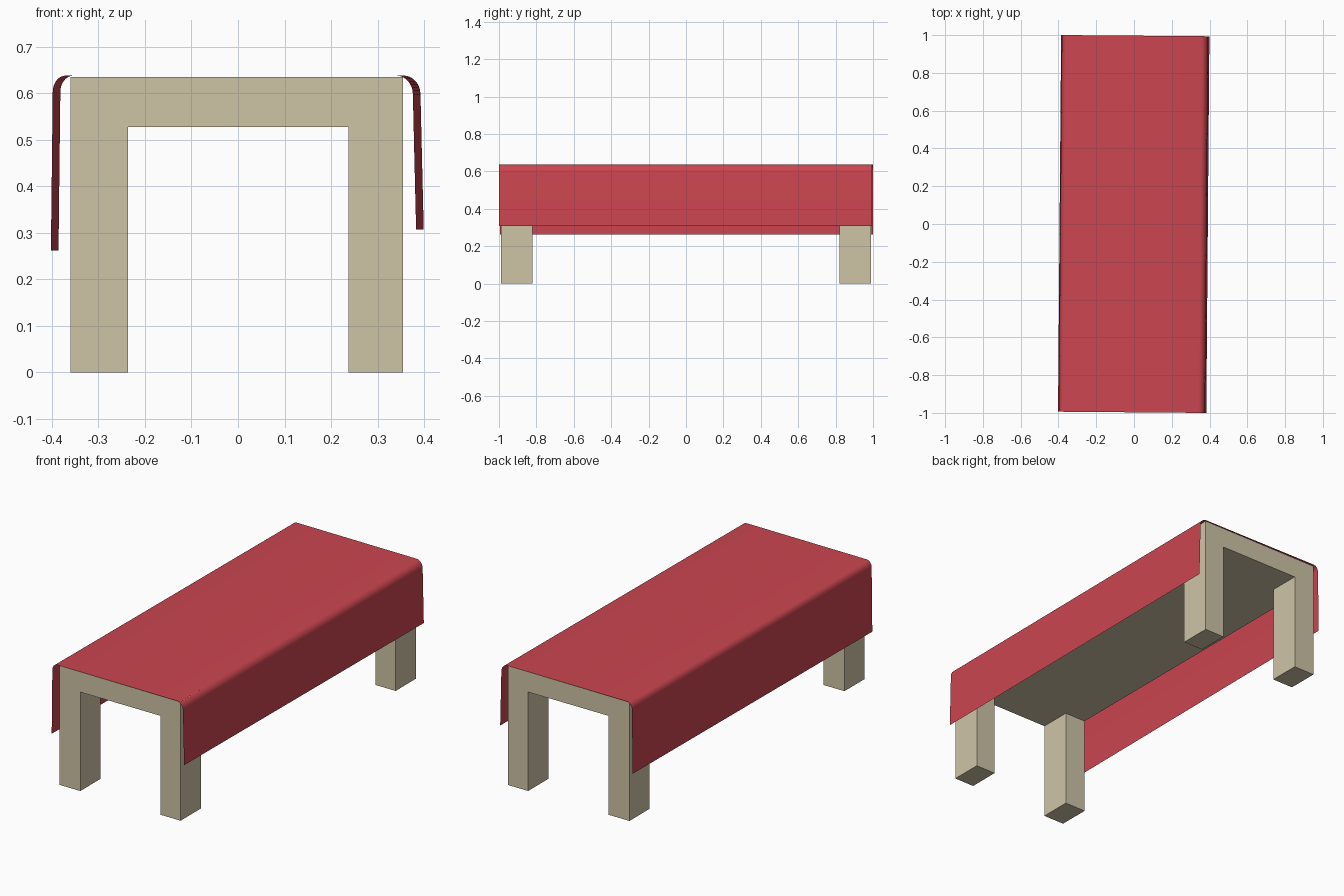
import bpy, bmesh, math

if "Cube" in bpy.data.objects:
    bpy.data.objects.remove(bpy.data.objects["Cube"])


def finish(name, bm, color):
    bmesh.ops.recalc_face_normals(bm, faces=bm.faces)
    mesh = bpy.data.meshes.new(name)
    bm.to_mesh(mesh)
    bm.free()
    obj = bpy.data.objects.new(name, mesh)
    bpy.context.collection.objects.link(obj)
    mat = bpy.data.materials.new(name + "_color")
    mat.diffuse_color = color
    mat.use_nodes = True
    mat.node_tree.nodes["Principled BSDF"].inputs["Base Color"].default_value = mat.diffuse_color
    mesh.materials.append(mat)
    return obj


def extrude(bm, faces, vec):
    res = bmesh.ops.extrude_face_region(bm, geom=faces, use_keep_orig=False)
    verts = [g for g in res["geom"] if isinstance(g, bmesh.types.BMVert)]
    bmesh.ops.translate(bm, verts=verts, vec=vec)


# Table: a 3 x 3 grid of cells, corners extruded down into legs
xs = [-0.36, -0.236, 0.237, 0.355]
ys = [-0.99, -0.82, 0.82, 0.99]
SLAB_Z, TOP_Z = 0.527, 0.635
bm = bmesh.new()
low = [[bm.verts.new((x, y, SLAB_Z)) for y in ys] for x in xs]
high = [[bm.verts.new((x, y, TOP_Z)) for y in ys] for x in xs]
corners = []
for i in range(3):
    for j in range(3):
        cell = [(i, j), (i, j + 1), (i + 1, j + 1), (i + 1, j)]
        face = bm.faces.new([low[a][b] for a, b in cell])
        bm.faces.new([high[a][b] for a, b in reversed(cell)])
        if i != 1 and j != 1:
            corners.append(face)
for k in range(3):
    for line in ([(k, 0), (k + 1, 0)], [(k, 3), (k + 1, 3)],
                 [(0, k), (0, k + 1)], [(3, k), (3, k + 1)]):
        (a, b), (c, d) = line
        bm.faces.new([low[a][b], low[c][d], high[c][d], high[a][b]])
for face in corners:
    extrude(bm, [face], (0, 0, -SLAB_Z))
bmesh.ops.dissolve_limit(bm, angle_limit=0.01, verts=bm.verts, edges=bm.edges)
finish("table", bm, (0.62, 0.55, 0.38, 1))


# Cloth: thin sheet draped over the table with rounded bends, slightly askew
def bend(cx, rx, rz, start, end, n=8):
    angles = [math.radians(start + (end - start) * k / n) for k in range(n + 1)]
    return [(cx + rx * math.cos(a), 0.638 - rz + rz * math.sin(a)) for a in angles]


profile = ([(-0.394, 0.262)] + bend(-0.362, 0.028, 0.035, 180, 90)
           + bend(0.348, 0.036, 0.04, 90, 0) + [(0.391, 0.307)])
bm = bmesh.new()
rows = [[bm.verts.new((x, y, z)) for x, z in profile] for y in (-0.997, 0.997)]
for k in range(len(profile) - 1):
    bm.faces.new([rows[0][k], rows[0][k + 1], rows[1][k + 1], rows[1][k]])
cloth = finish("cloth", bm, (0.6, 0.06, 0.08, 1))
cloth.rotation_euler.z = -0.0082

bpy.context.view_layer.objects.active = cloth
cloth.select_set(True)
bpy.ops.object.shade_smooth_by_angle(angle=math.radians(40))
